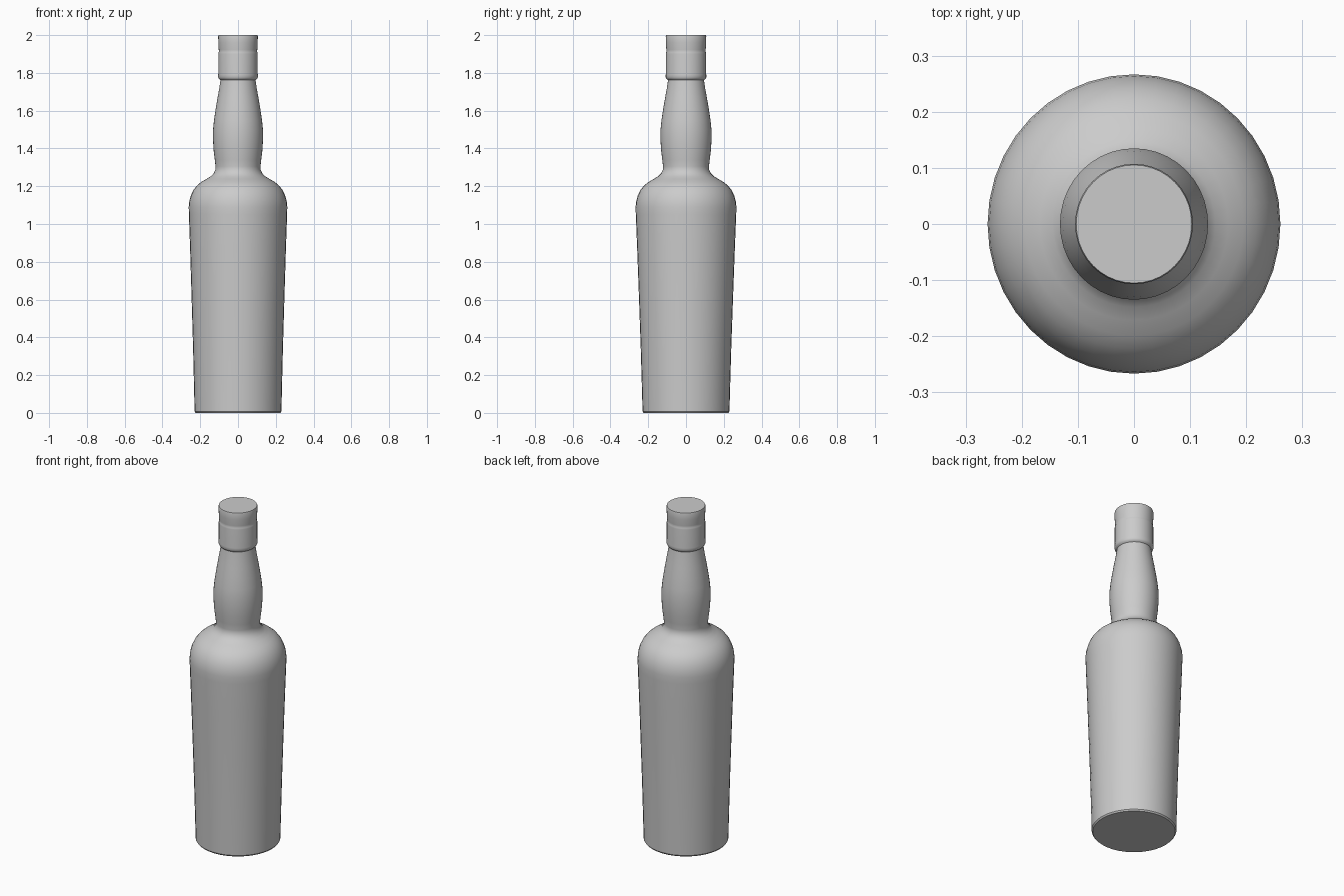
import bpy, bmesh, math

if "Cube" in bpy.data.objects:
    bpy.data.objects.remove(bpy.data.objects["Cube"])

SEGMENTS = 40

grey = bpy.data.materials.new("plain_grey")
grey.diffuse_color = (0.6, 0.6, 0.6, 1)
grey.use_nodes = True
grey.node_tree.nodes["Principled BSDF"].inputs["Base Color"].default_value = grey.diffuse_color


def lathe(name, profile, close_bottom=False, close_top=False):
    """Revolve (radius, height) points around z, slightly deeper than wide higher up."""
    bm = bmesh.new()
    rings = []
    for r, z in profile:
        depth = 1 + 0.022 * min(1, z)
        rings.append([bm.verts.new((r * math.cos(a), r * depth * math.sin(a), z))
                      for a in (2 * math.pi * i / SEGMENTS for i in range(SEGMENTS))])
    for low, high in zip(rings, rings[1:]):
        for i in range(SEGMENTS):
            j = (i + 1) % SEGMENTS
            bm.faces.new((low[i], low[j], high[j], high[i]))
    if close_bottom:
        bm.faces.new(rings[0][::-1])
    if close_top:
        bm.faces.new(rings[-1])
    mesh = bpy.data.meshes.new(name)
    bm.to_mesh(mesh)
    bm.free()
    mesh.materials.append(grey)
    obj = bpy.data.objects.new(name, mesh)
    bpy.context.collection.objects.link(obj)
    bpy.ops.object.select_all(action='DESELECT')
    obj.select_set(True)
    bpy.context.view_layer.objects.active = obj
    bpy.ops.object.shade_smooth_by_angle(angle=math.radians(35))
    return obj


# Tapered body, rounded shoulder and bulging neck
lathe("bottle_body", [
    (0.224, 0.0), (0.230, 0.008), (0.232, 0.10), (0.238, 0.35), (0.246, 0.62),
    (0.254, 0.88), (0.260, 1.05), (0.261, 1.09), (0.258, 1.12), (0.250, 1.15),
    (0.237, 1.178), (0.218, 1.203), (0.195, 1.222), (0.168, 1.238),
    (0.145, 1.252), (0.129, 1.268), (0.120, 1.288), (0.119, 1.305),
    (0.123, 1.34), (0.129, 1.39), (0.132, 1.44), (0.132, 1.50),
    (0.127, 1.55), (0.118, 1.61), (0.108, 1.67), (0.099, 1.72), (0.093, 1.762),
], close_bottom=True)

# Cap with rolled lower lip and a shallow groove
lathe("bottle_cap", [
    (0.093, 1.762), (0.101, 1.768), (0.105, 1.777), (0.105, 1.79),
    (0.104, 1.80), (0.104, 1.90), (0.103, 1.908), (0.101, 1.914),
    (0.102, 1.922), (0.104, 1.96), (0.105, 1.993), (0.103, 2.0),
], close_top=True)
